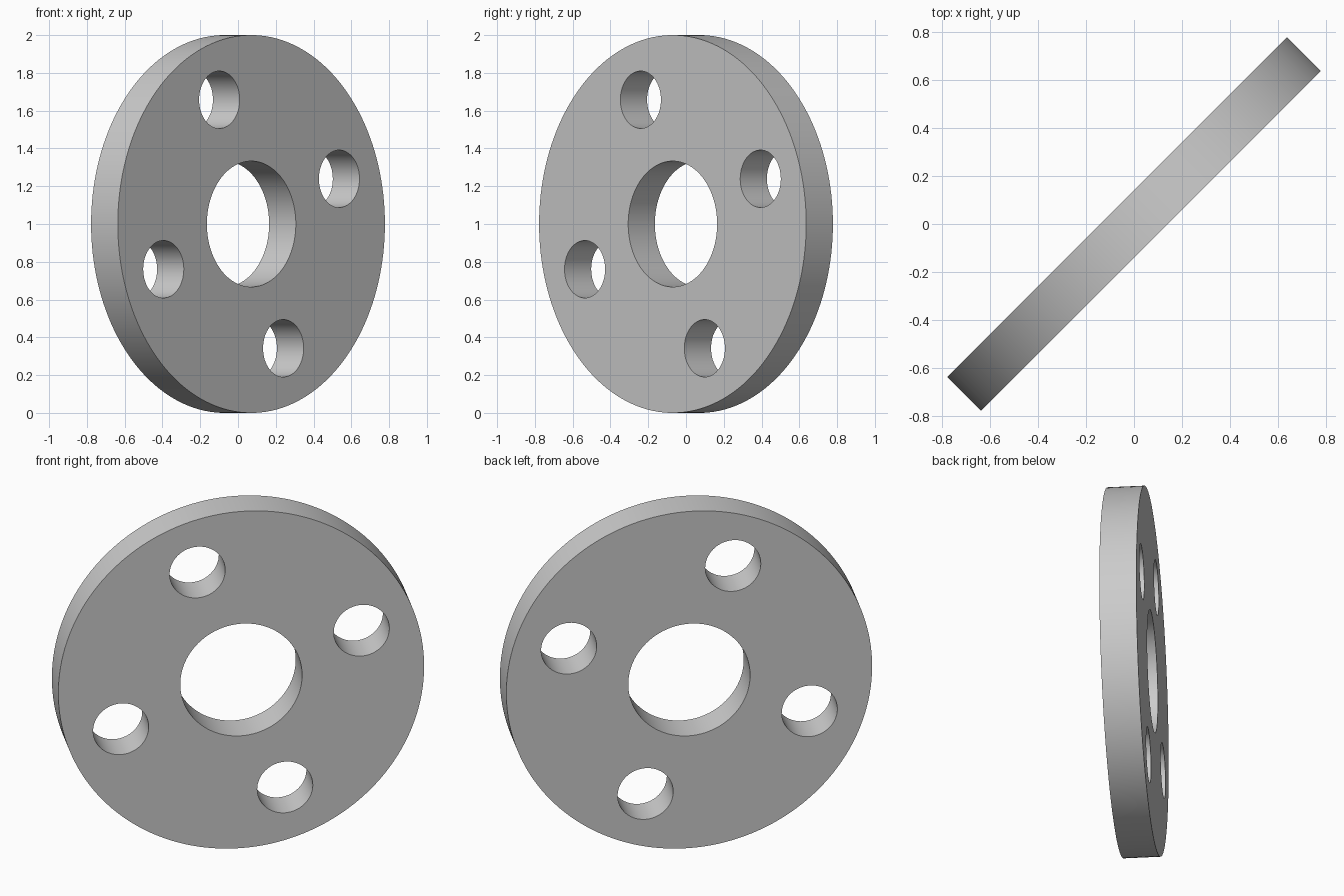
import bpy
from math import radians, cos, sin

cube = bpy.data.objects.get("Cube")
if cube:
    bpy.data.objects.remove(cube, do_unlink=True)

THICKNESS = 0.2
HOLE_RING = 0.7


def cylinder(name, radius, depth, location=(0, 0, 0), sides=96):
    bpy.ops.mesh.primitive_cylinder_add(
        vertices=sides, radius=radius, depth=depth, location=location)
    obj = bpy.context.object
    obj.name = name
    return obj


# Plain grey finish
grey = bpy.data.materials.new("grey")
grey.use_nodes = True
color = (0.6, 0.6, 0.6, 1)
grey.diffuse_color = color
grey.node_tree.nodes["Principled BSDF"].inputs["Base Color"].default_value = color

# Flat round plate
disc = cylinder("flange_disc", 1, THICKNESS, sides=160)
disc.data.materials.append(grey)

# Centre bore and four bolt holes
cutters = [cylinder("bore_cutter", 0.333, 1)]
for i in range(4):
    a = radians(20 + 90 * i)
    spot = (HOLE_RING * cos(a), HOLE_RING * sin(a), 0)
    cutters.append(cylinder("bolt_hole_cutter", 0.152, 1, spot, 64))

for cutter in cutters:
    cutter.hide_render = True
    cutter.data.materials.append(grey)
    mod = disc.modifiers.new("hole", 'BOOLEAN')
    mod.operation = 'DIFFERENCE'
    mod.solver = 'EXACT'
    mod.object = cutter

bpy.ops.object.select_all(action='DESELECT')
disc.select_set(True)
bpy.context.view_layer.objects.active = disc
for mod in list(disc.modifiers):
    bpy.ops.object.modifier_apply(modifier=mod.name)
for cutter in cutters:
    bpy.data.objects.remove(cutter, do_unlink=True)

# Stand the plate on edge, turned halfway between front and right
disc.rotation_euler = (radians(90), 0, radians(45))
disc.location.z = 1
bpy.ops.object.shade_smooth_by_angle(angle=radians(30))
